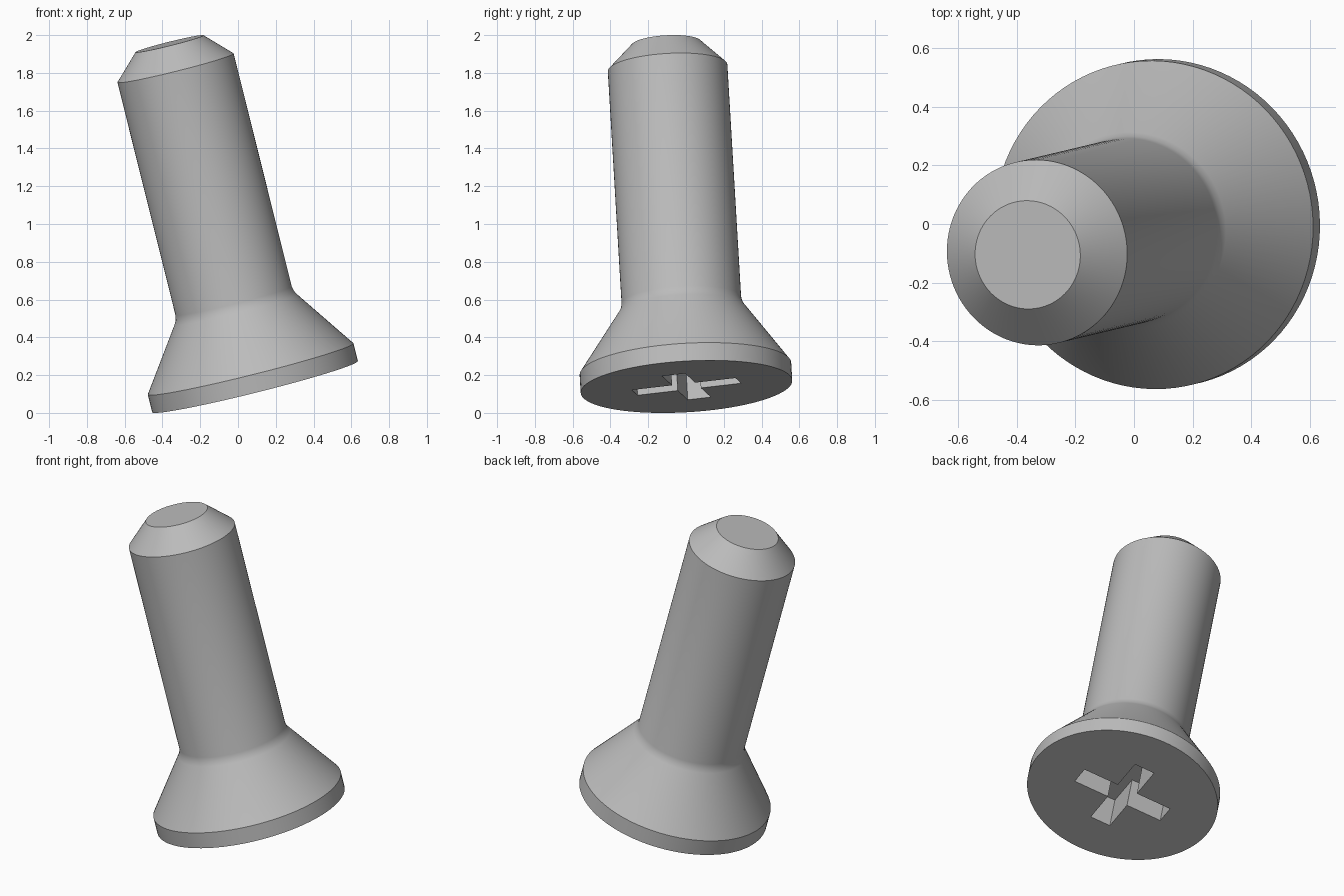
import bpy, bmesh, math
from mathutils import Vector, Matrix

cube = bpy.data.objects.get("Cube")
if cube:
    bpy.data.objects.remove(cube, do_unlink=True)

SEGMENTS = 96
steel = bpy.data.materials.new("grey_steel")
steel.use_nodes = True
steel.diffuse_color = (0.5, 0.5, 0.5, 1)
steel.node_tree.nodes["Principled BSDF"].inputs["Base Color"].default_value = (0.5, 0.5, 0.5, 1)


def make_object(name, bm):
    bmesh.ops.recalc_face_normals(bm, faces=bm.faces)
    mesh = bpy.data.meshes.new(name)
    bm.to_mesh(mesh)
    bm.free()
    mesh.materials.append(steel)
    obj = bpy.data.objects.new(name, mesh)
    bpy.context.collection.objects.link(obj)
    return obj


def lathe(profile):
    """Rings of (radius, height) joined into a closed solid."""
    bm = bmesh.new()
    rings = []
    for r, z in profile:
        angles = [math.tau * i / SEGMENTS for i in range(SEGMENTS)]
        rings.append([bm.verts.new((r * math.cos(a), r * math.sin(a), z)) for a in angles])
    for low, high in zip(rings, rings[1:]):
        for i in range(SEGMENTS):
            j = (i + 1) % SEGMENTS
            bm.faces.new((low[i], low[j], high[j], high[i]))
    bm.faces.new(rings[0][::-1])
    bm.faces.new(rings[-1])
    return bm


# Countersunk head, small fillet, shank and chamfered tip
profile = [(0.561, 0), (0.561, 0.097), (0.335, 0.42), (0.323, 0.442),
           (0.317, 0.47), (0.317, 1.742), (0.185, 1.874)]
screw = make_object("countersunk_screw", lathe(profile))

# Cross-shaped drive recess: one extruded outline
HALF_WIDTH, REACH, DEPTH = 0.063, 0.283, 0.2
arm = [(REACH, -HALF_WIDTH), (REACH, HALF_WIDTH), (HALF_WIDTH, HALF_WIDTH)]
bm = bmesh.new()
outline = []
for quarter in range(4):
    turn = Matrix.Rotation(quarter * math.pi / 2 - math.radians(13.5), 3, 'Z')
    outline += [bm.verts.new(turn @ Vector((x, y, -0.1))) for x, y in arm]
base = bm.faces.new(outline)
extruded = bmesh.ops.extrude_face_region(bm, geom=[base])["geom"]
bmesh.ops.translate(bm, verts=[v for v in extruded if isinstance(v, bmesh.types.BMVert)],
                    vec=(0, 0, DEPTH + 0.1))
cutter = make_object("recess_cutter", bm)
cutter.hide_render = True

cut = screw.modifiers.new("drive_recess", 'BOOLEAN')
cut.operation = 'DIFFERENCE'
cut.solver = 'EXACT'
cut.object = cutter
bpy.context.view_layer.update()
bpy.ops.object.select_all(action='DESELECT')
screw.select_set(True)
bpy.context.view_layer.objects.active = screw
bpy.ops.object.modifier_apply(modifier=cut.name)
bpy.data.objects.remove(cutter, do_unlink=True)
bpy.ops.object.shade_smooth_by_angle(angle=math.radians(28))

# Lean the screw on the edge of its head
axis = Vector((-0.2415, -0.0574, 0.9687)).normalized()
screw.rotation_mode = 'QUATERNION'
screw.rotation_quaternion = Vector((0, 0, 1)).rotation_difference(axis)
screw.location = (0.09, 0.0025, 0.139)
